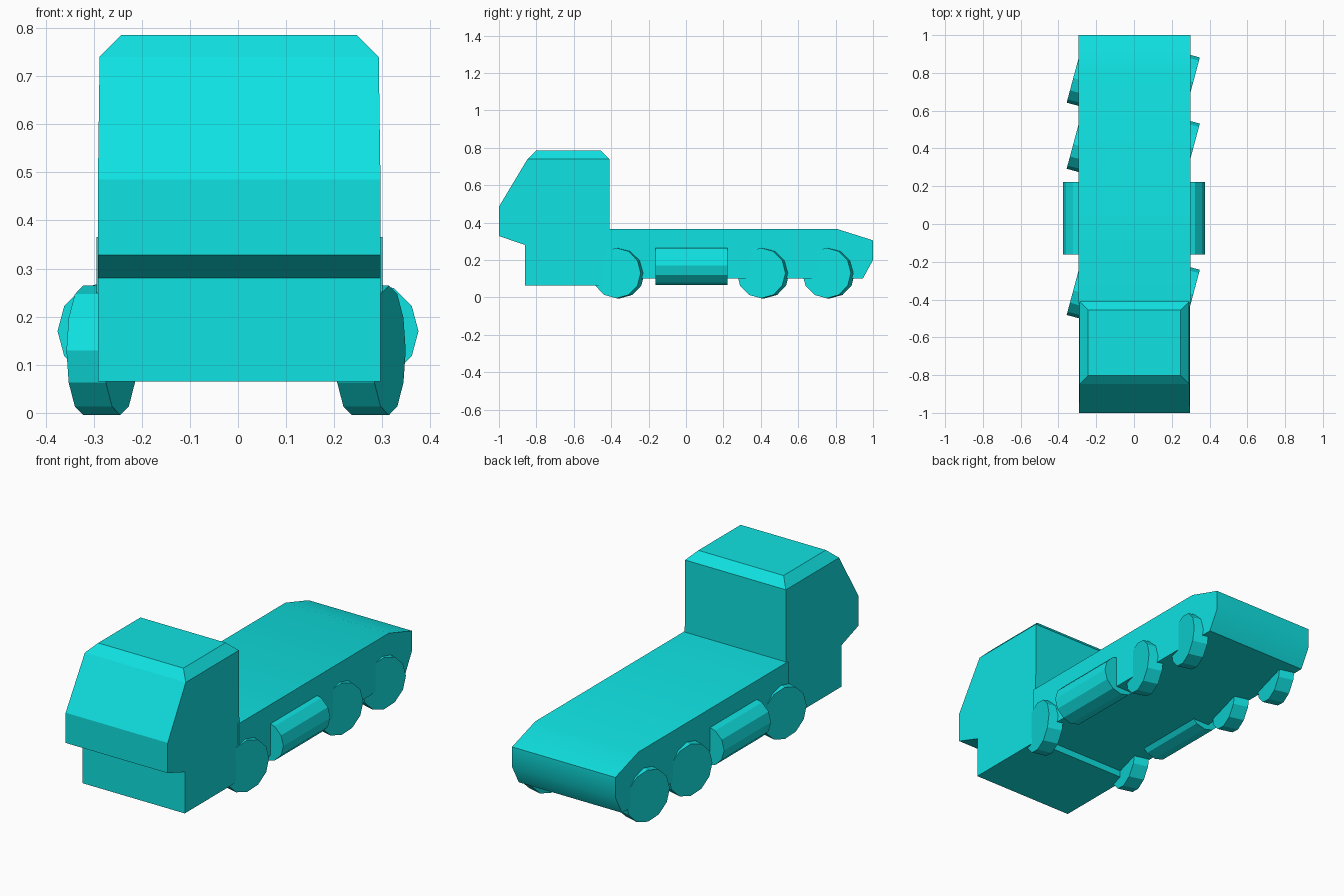
import bpy
import bmesh
import math

cube = bpy.data.objects.get("Cube")
if cube:
    bpy.data.objects.remove(cube, do_unlink=True)

# Single paint colour
COLOUR = (0.005, 0.76, 0.76, 1.0)
paint = bpy.data.materials.new("cyan_paint")
paint.use_nodes = True
paint.diffuse_color = COLOUR
paint.node_tree.nodes["Principled BSDF"].inputs["Base Color"].default_value = COLOUR


def finish(name, bm):
    """Turn a bmesh into a named, painted object."""
    bmesh.ops.recalc_face_normals(bm, faces=bm.faces[:])
    mesh = bpy.data.meshes.new(name)
    bm.to_mesh(mesh)
    bm.free()
    mesh.materials.append(paint)
    obj = bpy.data.objects.new(name, mesh)
    bpy.context.collection.objects.link(obj)
    return obj


def extrude_profile(points, left, right):
    """Extrude a (y, z) side outline across x."""
    bm = bmesh.new()
    face = bm.faces.new([bm.verts.new((right, y, z)) for y, z in points])
    new = bmesh.ops.extrude_face_region(bm, geom=[face])["geom"]
    verts = [v for v in new if isinstance(v, bmesh.types.BMVert)]
    bmesh.ops.translate(bm, verts=verts, vec=(left - right, 0, 0))
    return bm


def drum(name, centre, radius, depth, axis, turn):
    """Twelve-sided cylinder lying along x or y."""
    bm = bmesh.new()
    bmesh.ops.create_cone(bm, cap_ends=True, segments=12, radius1=radius,
                          radius2=radius, depth=depth)
    obj = finish(name, bm)
    obj.location = centre
    if axis == "x":
        obj.rotation_euler = (turn, math.pi / 2, 0)
    else:
        obj.rotation_euler = (math.pi / 2, turn, 0)
    return obj


# Cab with stepped nose, raked windscreen and chamfered roof
cab_outline = [(-0.86, 0.065), (-0.86, 0.28), (-1.0, 0.328), (-1.0, 0.485),
               (-0.847, 0.74), (-0.41, 0.74), (-0.41, 0.065)]
cab = extrude_profile(cab_outline, 0.296, -0.291)
cab.faces.ensure_lookup_table()
roof = max(cab.faces, key=lambda f: f.calc_center_median().z)
for v in roof.verts:
    v.co.x *= 0.988
bmesh.ops.recalc_face_normals(cab, faces=cab.faces[:])
bmesh.ops.inset_region(cab, faces=[roof], thickness=0.045, depth=0.045,
                       use_even_offset=True)
finish("cab", cab)

# Flat load bed with sloped tail, softly shaded over the rear slope
bed_outline = [(-0.42, 0.1), (-0.42, 0.365), (0.81, 0.365),
               (1.0, 0.305), (1.0, 0.2), (0.945, 0.1)]
bed = finish("load_bed", extrude_profile(bed_outline, 0.3, -0.294))
bpy.ops.object.select_all(action="DESELECT")
bed.select_set(True)
bpy.context.view_layer.objects.active = bed
bpy.ops.object.shade_smooth_by_angle(angle=math.radians(30))

# Wheels and side tanks on both sides
for side, wheel_x, tank_x in (("left", 0.275, 0.272), ("right", -0.283, -0.272)):
    for row, y in (("front", -0.362), ("middle", 0.412), ("rear", 0.762)):
        drum(f"{row}_wheel_{side}", (wheel_x, y, 0.13), 0.1346, 0.08,
             "x", math.radians(15))
    drum(f"fuel_tank_{side}", (tank_x, 0.03, 0.17), 0.103, 0.385, "y", 0)
